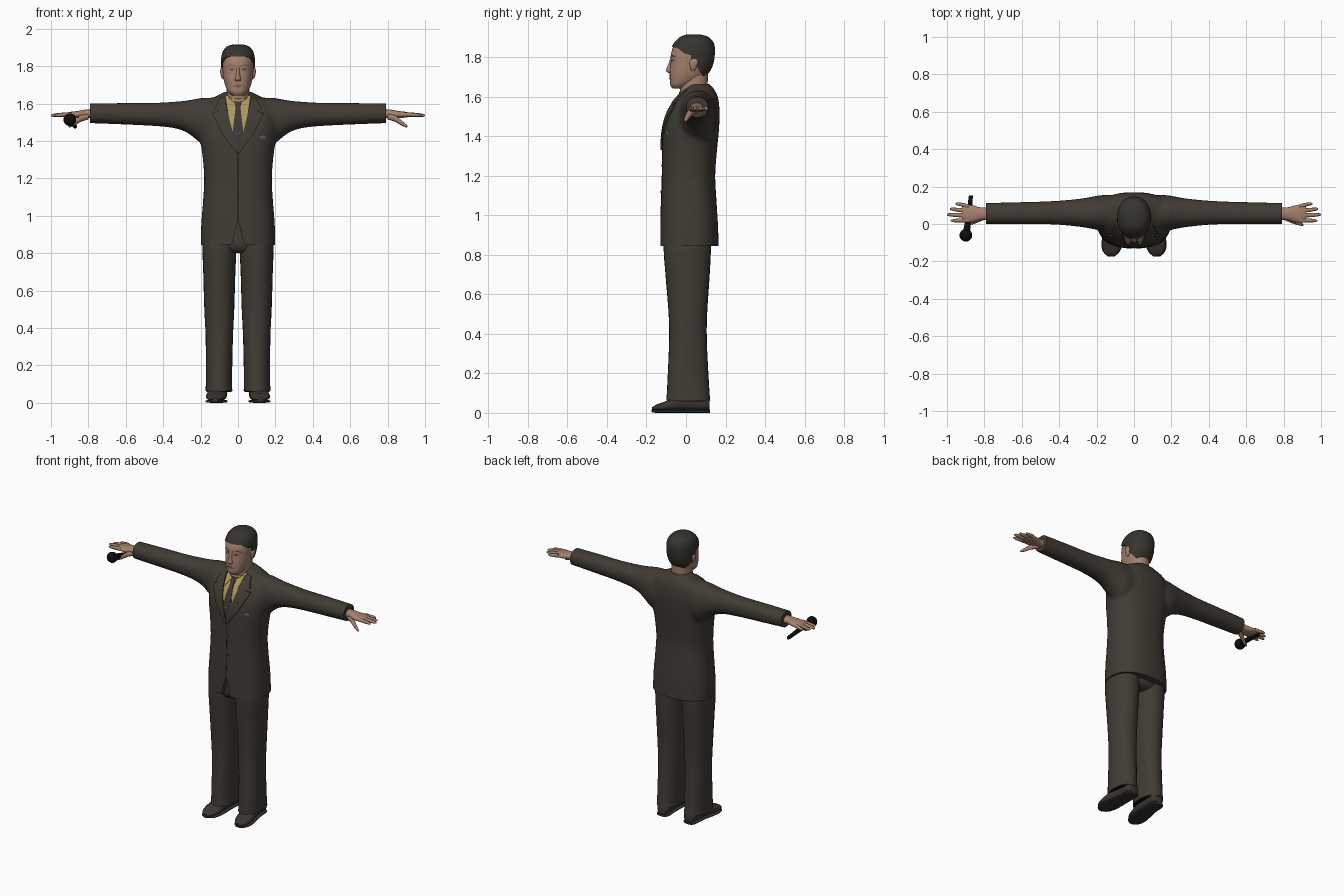
import bpy, bmesh, math
from mathutils import Vector
from mathutils.bvhtree import BVHTree

if "Cube" in bpy.data.objects:
    bpy.data.objects.remove(bpy.data.objects["Cube"])


def material(name, rgb):
    m = bpy.data.materials.new(name)
    m.use_nodes = True
    m.diffuse_color = (*rgb, 1)
    bsdf = next(n for n in m.node_tree.nodes if n.type == 'BSDF_PRINCIPLED')
    bsdf.inputs["Base Color"].default_value = (*rgb, 1)
    bsdf.inputs["Roughness"].default_value = 0.8
    return m


SUIT = material("suit brown", (.052, .044, .034))
SKIN = material("skin", (.38, .22, .155))
LIP = material("lip and eyelid", (.22, .11, .08))
HAIR = material("hair", (.037, .034, .027))
SHIRT = material("shirt yellow", (.42, .31, .11))
TIE = material("tie grey", (.045, .041, .038))
SHOE = material("shoe leather", (.045, .036, .03))
SOLE = material("sole grey", (.03, .03, .032))
BLACK = material("black", (.004, .004, .004))
GREY = material("pocket grey", (.13, .125, .12))


def finish(name, bm, *mats):
    bmesh.ops.recalc_face_normals(bm, faces=bm.faces)
    me = bpy.data.meshes.new(name)
    bm.to_mesh(me)
    bm.free()
    ob = bpy.data.objects.new(name, me)
    bpy.context.collection.objects.link(ob)
    for m in mats:
        me.materials.append(m)
    return ob


def smooth(ob, angle=45):
    bpy.ops.object.select_all(action='DESELECT')
    ob.select_set(True)
    bpy.context.view_layer.objects.active = ob
    bpy.ops.object.shade_smooth_by_angle(angle=math.radians(angle))
    return ob


def bake(ob):
    """Replace the mesh with its modified result."""
    dg = bpy.context.evaluated_depsgraph_get()
    me = bpy.data.meshes.new_from_object(ob.evaluated_get(dg))
    ob.modifiers.clear()
    ob.data = me


def resample(rings, sub):
    """Catmull-Rom interpolation between rings."""
    out = []
    for i in range(len(rings) - 1):
        p = [rings[max(0, i - 1)], rings[i], rings[i + 1], rings[min(len(rings) - 1, i + 2)]]
        for k in range(sub):
            u = k / sub
            out.append([b + .5 * u * (c - a + u * (2*a - 5*b + 4*c - d + u * (3 * (b - c) + d - a)))
                        for a, b, c, d in zip(*p)])
    return out + [rings[-1]]


def add_loft(bm, rings, axis='z', s=1, e=2.2, sides=28, sub=4):
    """Rings are (position, centre, radius, low, high); s mirrors x."""
    prev = first = None
    for t, c, r, lo, hi in resample(rings, sub):
        loop = []
        for i in range(sides):
            a = math.tau * i / sides
            u, v = [math.copysign(abs(f) ** (2 / e), f) for f in (math.cos(a), math.sin(a))]
            u, v = c + r * u, (lo + hi) / 2 + (hi - lo) / 2 * v
            x, y, z = {'x': (t, u, v), 'y': (u, t, v), 'z': (u, v, t)}[axis]
            loop.append(bm.verts.new((x * s, y, z)))
        if prev:
            for i in range(sides):
                j = (i + 1) % sides
                bm.faces.new((prev[i], prev[j], loop[j], loop[i]))
        first = first or loop
        prev = loop
    bm.faces.new(first)
    bm.faces.new(prev)


def loft(name, rings, mat, **kw):
    bm = bmesh.new()
    add_loft(bm, rings, **kw)
    return smooth(finish(name, bm, mat))


def prism(name, points, direction):
    """Helper cutter: polygon swept along a direction."""
    bm = bmesh.new()
    f = bm.faces.new([bm.verts.new(p) for p in points])
    ext = bmesh.ops.extrude_face_region(bm, geom=[f])
    bmesh.ops.translate(bm, vec=direction, verts=[v for v in ext["geom"] if isinstance(v, bmesh.types.BMVert)])
    ob = finish(name, bm)
    ob.hide_render = True
    return ob


def cut(ob, cutter, op):
    m = ob.modifiers.new("cut", 'BOOLEAN')
    m.object, m.operation, m.solver = cutter, op, 'EXACT'
    bake(ob)
    bpy.data.objects.remove(cutter)


def tree(ob):
    return BVHTree.FromPolygons([v.co for v in ob.data.vertices], [p.vertices for p in ob.data.polygons])


def plate(name, bvh, outline, mat, thick=.004, step=.015, s=1):
    """Thin piece laid over the front of a surface, outline in x and z."""
    bm = bmesh.new()
    bm.faces.new([bm.verts.new((x * s, 0, z)) for x, z in outline])
    for k, no in ((0, (1, 0, 0)), (1, (0, 0, 1))):
        vals = [p[k] * (s if k == 0 else 1) for p in outline]
        v = min(vals) + step
        while v < max(vals):
            bmesh.ops.bisect_plane(bm, geom=bm.verts[:] + bm.edges[:] + bm.faces[:],
                                   plane_co=Vector(no) * v, plane_no=no)
            v += step
    for v in bm.verts:
        hit = bvh.ray_cast(Vector((v.co.x, -1, v.co.z)), Vector((0, 1, 0)))[0]
        hit = hit or bvh.find_nearest(v.co)[0]
        v.co.y = hit.y - thick
    ext = bmesh.ops.extrude_face_region(bm, geom=bm.faces[:])
    bmesh.ops.translate(bm, vec=(0, thick + .004, 0), verts=[v for v in ext["geom"] if isinstance(v, bmesh.types.BMVert)])
    return smooth(finish(name, bm, mat), 35)


# Jacket: torso and sleeves fused into one soft shape
bm = bmesh.new()
add_loft(bm, [(.80, 0, .2, -.132, .167), (.95, 0, .197, -.13, .162), (1.08, 0, .187, -.126, .154),
              (1.2, 0, .181, -.122, .148), (1.32, 0, .19, -.121, .156), (1.42, 0, .204, -.117, .166),
              (1.5, 0, .208, -.1, .17), (1.56, 0, .2, -.072, .168), (1.61, 0, .17, -.032, .158),
              (1.645, 0, .105, .0, .137), (1.662, 0, .075, .012, .125)], e=2.4, sides=40)
for s in (1, -1):
    add_loft(bm, [(.02, .06, .09, 1.42, 1.62), (.16, .06, .095, 1.37, 1.632), (.22, .06, .087, 1.405, 1.626),
                  (.27, .06, .078, 1.443, 1.617), (.34, .06, .07, 1.468, 1.61), (.45, .06, .062, 1.48, 1.604),
                  (.62, .058, .059, 1.488, 1.603), (.82, .056, .056, 1.496, 1.6)], axis='x', s=s)
jacket = finish("jacket", bm, SUIT, BLACK)
mod = jacket.modifiers.new("fuse", 'REMESH')
mod.mode, mod.voxel_size = 'VOXEL', .011
mod = jacket.modifiers.new("soften", 'SMOOTH')
mod.factor, mod.iterations = .5, 6
bake(jacket)
# Trim the hem and cuffs, with a dark lining inside
bm = bmesh.new()
bm.from_mesh(jacket.data)
for co, no in (((0, 0, .845), (0, 0, -1)), ((.79, 0, 0), (1, 0, 0)), ((-.79, 0, 0), (-1, 0, 0))):
    r = bmesh.ops.bisect_plane(bm, geom=bm.verts[:] + bm.edges[:] + bm.faces[:],
                               plane_co=co, plane_no=no, clear_outer=True)
    edges = [g for g in r["geom_cut"] if isinstance(g, bmesh.types.BMEdge)]
    for f in bmesh.ops.holes_fill(bm, edges=edges)["faces"]:
        f.material_index = 1
bm.to_mesh(jacket.data)
bm.free()
body = tree(jacket)
cut(jacket, prism("hem_cutter", [(-.045, -.3, .8), (.045, -.3, .8), (.004, -.3, .965), (-.004, -.3, .965)],
                  (0, .22, 0)), 'DIFFERENCE')
jacket.data.materials.clear()
for m in (SUIT, BLACK):
    jacket.data.materials.append(m)
smooth(jacket)

# Shirt front, tie, lapels and small jacket details
plate("shirt_front", body, [(-.065, 1.64), (.065, 1.64), (.045, 1.5), (0, 1.35), (-.045, 1.5)], SHIRT, .002)
plate("tie_blade", body, [(-.013, 1.58), (.013, 1.58), (.032, 1.42), (0, 1.345), (-.032, 1.42)], TIE, .005)
plate("tie_knot", body, [(-.02, 1.612), (.02, 1.612), (.011, 1.565), (-.011, 1.565)], TIE, .009)
plate("tie_clip", body, [(-.016, 1.436), (.012, 1.442), (.012, 1.446), (-.016, 1.44)], GREY, .007)
plate("pocket_square", body, [(.115, 1.412), (.15, 1.412), (.148, 1.424), (.136, 1.43), (.118, 1.424)], GREY)
plate("front_seam", body, [(-.0015, .965), (.0015, .965), (.0015, 1.345), (-.0015, 1.345)], BLACK, .001)
for s, side in ((1, "left"), (-1, "right")):
    plate(side + "_lapel", body, [(.072, 1.638), (.1, 1.628), (.125, 1.572), (.105, 1.56), (.138, 1.548),
                                  (.085, 1.44), (.004, 1.33), (0, 1.35), (.042, 1.5)], SUIT, .009, s=s)
    plate(side + "_collar_point", body, [(.014, 1.605), (.062, 1.632), (.05, 1.555)], SHIRT, .007, s=s)
for z in (1.25, 1.12):
    plate("jacket_button", body, [(.012 + .007 * math.cos(a), z + .007 * math.sin(a))
                                  for a in [math.tau * i / 10 for i in range(10)]], TIE, .004)

# Neck and shirt collar
loft("neck", [(1.55, 0, .062, -.03, .11), (1.62, 0, .06, -.03, .108), (1.72, 0, .062, -.04, .112)], SKIN)
collar = loft("shirt_collar", [(1.57, 0, .07, -.05, .118), (1.615, 0, .07, -.038, .12), (1.645, 0, .066, -.034, .118)], SHIRT)
for v in collar.data.vertices:
    v.co.z += (v.co.y - .04) * .27

# Head and hair
skull = [(1.642, 0, .03, -.068, -.005), (1.66, 0, .05, -.08, .03), (1.69, 0, .066, -.082, .08),
         (1.73, 0, .077, -.082, .115), (1.77, 0, .082, -.078, .132), (1.81, 0, .084, -.077, .139),
         (1.85, 0, .081, -.066, .138), (1.88, 0, .07, -.045, .125), (1.9, 0, .05, -.02, .1), (1.909, 0, .022, .01, .065)]
head = loft("head", skull, SKIN, sides=36)
hair = loft("hair", [(z + .006 * (z > 1.8), c, r + .007, lo - .004, hi + .007) for z, c, r, lo, hi in skull],
            HAIR, sides=36)
hairline = [(-.12, 1.852), (-.045, 1.85), (-.01, 1.82), (.025, 1.81), (.03, 1.755), (.052, 1.755),
            (.07, 1.73), (.09, 1.695), (.2, 1.695), (.2, 2), (-.12, 2)]
cut(hair, prism("hair_cutter", [(-.2, y, z) for y, z in hairline], (.4, 0, 0)), 'INTERSECT')
smooth(hair)
loft("nose", [(1.72, 0, .012, -.088, -.06), (1.729, 0, .017, -.1, -.06), (1.742, 0, .013, -.099, -.06),
              (1.77, 0, .009, -.088, -.06), (1.8, 0, .009, -.078, -.06)], SKIN, sides=14)
face = tree(head)
plate("mouth", face, [(-.027, 1.694), (-.008, 1.701), (.008, 1.701), (.027, 1.694), (.01, 1.687), (-.01, 1.687)], LIP, .002, .01)
for s, side in ((1, "left"), (-1, "right")):
    plate(side + "_eyelid", face, [(.016, 1.781), (.032, 1.791), (.05, 1.783), (.034, 1.775)], LIP, .001, .01, s)
    plate(side + "_iris", face, [(.029, 1.786), (.037, 1.786), (.037, 1.779), (.029, 1.779)], HAIR, .002, .01, s)
    plate(side + "_brow", face, [(.014, 1.803), (.04, 1.811), (.06, 1.801), (.04, 1.806), (.014, 1.798)], LIP, .003, .01, s)
    loft(side + "_ear", [(1.73, .078, .004, .03, .042), (1.745, .082, .009, .022, .052), (1.775, .086, .01, .018, .062),
                         (1.79, .085, .006, .026, .056)], SKIN, s=s, sides=14)

# Trousers, shoes and hands
loft("trouser_seat", [(.8, 0, .12, -.06, .08), (.84, 0, .175, -.1, .122), (1.0, 0, .17, -.1, .12)], SUIT)
for s, side in ((1, "left"), (-1, "right")):
    loft(side + "_trouser_leg", [(.062, .102, .072, -.1, .123), (.12, .102, .07, -.096, .118), (.35, .1, .073, -.086, .106),
                                 (.5, .1, .08, -.088, .107), (.7, .1, .086, -.104, .12), (.84, .099, .091, -.113, .126),
                                 (.96, .096, .085, -.1, .12)], SUIT, s=s)
    cuff = loft(side + "_trouser_opening", [(.058, .102, .066, -.093, .116), (.07, .102, .066, -.093, .116)], BLACK, s=s)
    loft(side + "_shoe", [(.118, .1, .03, .012, .07), (.1, .1, .042, .01, .09), (.03, .104, .045, .01, .1),
                          (-.05, .112, .052, .01, .08), (-.11, .118, .053, .01, .056), (-.15, .121, .04, .012, .042),
                          (-.172, .122, .016, .014, .028)], SHOE, axis='y', s=s, e=2.3)
    loft(side + "_sole", [(.122, .1, .03, 0, .016), (.1, .1, .044, 0, .016), (.03, .104, .045, 0, .016),
                          (-.05, .112, .054, 0, .016), (-.11, .118, .056, 0, .016), (-.15, .121, .043, 0, .016),
                          (-.175, .122, .016, .004, .016)], SOLE, axis='y', s=s, e=3)
    loft(side + "_palm", [(.76, .055, .033, 1.52, 1.572), (.82, .055, .034, 1.523, 1.567), (.86, .054, .045, 1.522, 1.56),
                          (.9, .056, .047, 1.526, 1.555), (.92, .057, .04, 1.53, 1.55)], SKIN, axis='x', s=s)
    for name, y0, y1, tip in (("little", .094, .108, .955), ("ring", .07, .08, .985),
                              ("middle", .045, .05, 1.0), ("index", .02, .018, .98)):
        loft(f"{side}_{name}_finger", [(.885, y0, .012, 1.53, 1.554), (tip - .04, y0 * .4 + y1 * .6, .0105, 1.529, 1.55),
                                       (tip - .01, y1, .008, 1.529, 1.545), (tip, y1, .003, 1.533, 1.54)],
             SKIN, axis='x', s=s, sides=12, sub=1)
    loft(side + "_thumb", [(.8, .04, .018, 1.515, 1.55), (.84, .022, .016, 1.503, 1.538), (.875, .006, .012, 1.482, 1.51),
                           (.9, -.003, .008, 1.472, 1.488), (.906, -.004, .003, 1.475, 1.481)],
         SKIN, axis='x', s=s, sides=12, sub=1)

# Microphone under the right hand
loft("microphone_handle", [(.152, -.872, .011, 1.467, 1.489), (.05, -.882, .014, 1.482, 1.51),
                           (-.045, -.896, .019, 1.494, 1.532)], BLACK, axis='y', sides=16, sub=1)
bm = bmesh.new()
bmesh.ops.create_uvsphere(bm, u_segments=20, v_segments=12, radius=.034)
bmesh.ops.translate(bm, vec=(-.899, -.06, 1.514), verts=bm.verts)
smooth(finish("microphone_head", bm, BLACK))
